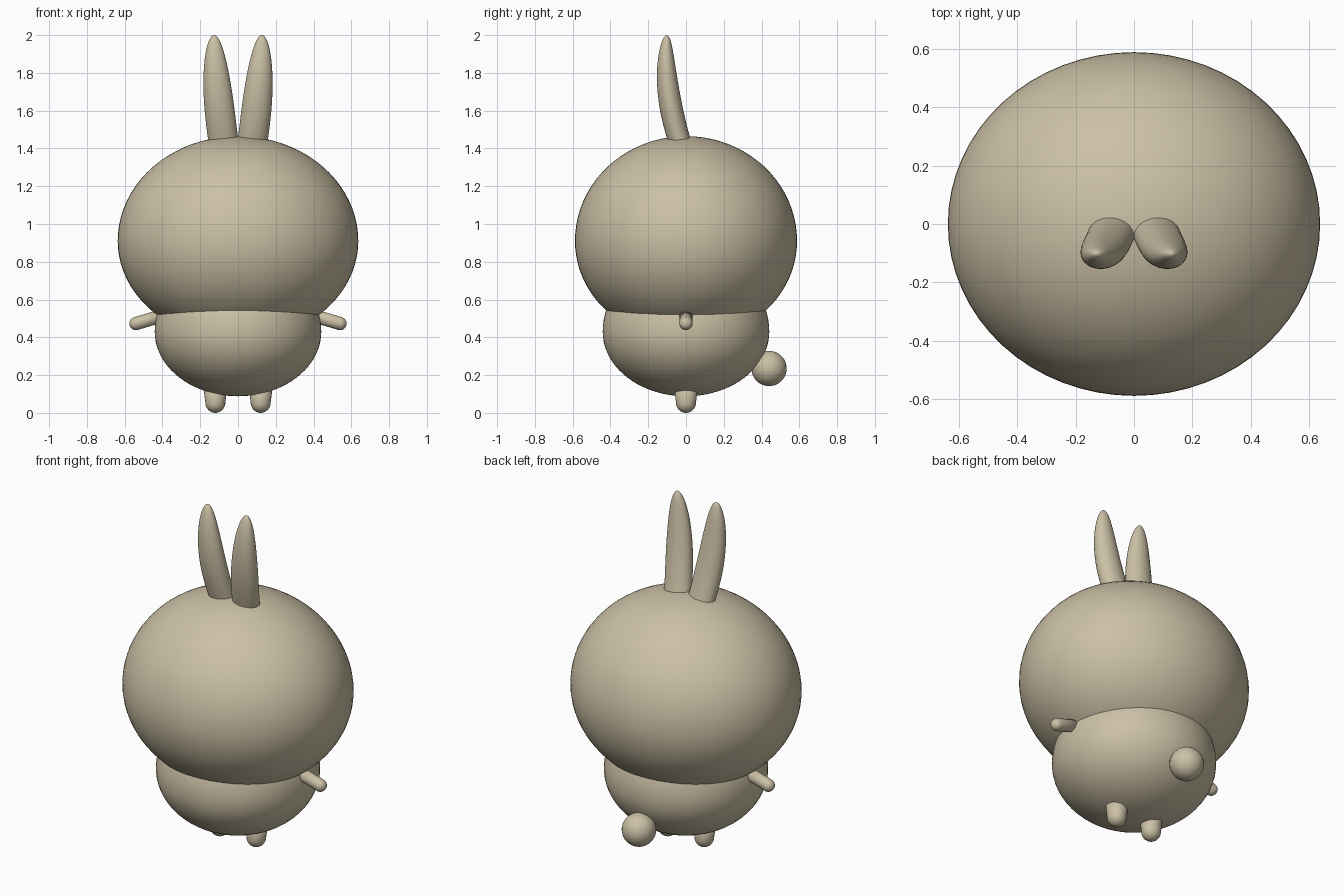
import bpy, bmesh
from math import sin, cos, pi, sqrt
from mathutils import Vector

cube = bpy.data.objects.get("Cube")
if cube:
    bpy.data.objects.remove(cube, do_unlink=True)

tan = bpy.data.materials.new("warm tan")
tan.use_nodes = True
color = (0.6, 0.53, 0.38, 1)
tan.diffuse_color = color
tan.node_tree.nodes["Principled BSDF"].inputs["Base Color"].default_value = color


def loft(name, sections, sides=48):
    """Skin a stack of elliptical sections (center, radius x, radius y), closed by end points."""
    bm = bmesh.new()
    rings = []
    for (x, y, z), rx, ry in sections:
        rings.append([bm.verts.new((x + rx * cos(2 * pi * i / sides),
                                    y + ry * sin(2 * pi * i / sides), z))
                      for i in range(sides)])
    for a, b in zip(rings, rings[1:]):
        for i in range(sides):
            j = (i + 1) % sides
            bm.faces.new((a[i], a[j], b[j], b[i]))
    bm.faces.new(rings[0])
    bm.faces.new(rings[-1])
    bmesh.ops.remove_doubles(bm, verts=bm.verts, dist=0.00001)
    bmesh.ops.recalc_face_normals(bm, faces=bm.faces)
    mesh = bpy.data.meshes.new(name)
    bm.to_mesh(mesh)
    bm.free()
    mesh.shade_smooth()
    mesh.materials.append(tan)
    obj = bpy.data.objects.new(name, mesh)
    bpy.context.collection.objects.link(obj)
    return obj


def egg(name, center, rx, ry, up, down, steps=40, sides=64):
    """Ellipsoid with different heights above and below its widest ring."""
    x, y, z = center
    sections = []
    for k in range(steps + 1):
        a = -pi / 2 + pi * k / steps
        h = sin(a) * (up if a > 0 else down)
        r = max(cos(a), 0)
        sections.append(((x, y, z + h), rx * r, ry * r))
    return loft(name, sections, sides)


# Large head, round body, tail
egg("head", (0, 0, 0.91), 0.637, 0.588, 0.555, 0.53)
egg("body", (0, 0, 0.43), 0.441, 0.441, 0.4, 0.342)
egg("tail", (0, 0.44, 0.235), 0.093, 0.093, 0.093, 0.093, 24, 32)

for side, label in ((1, "left"), (-1, "right")):
    # Ear: tapers to a rounded tip and leans forward and outward
    ear = []
    for k in range(37):
        z = 1.35 + 0.65 * sin(pi / 2 * k / 36)
        u = (z - 1.4) / 0.6
        t = max(0, (z - 1.55) / 0.45)
        r = sqrt(max(0, 1 - t * t))
        ear.append(((side * (0.072 + 0.085 * u - 0.03 * u * u),
                     -0.022 - 0.2 * u + 0.12 * u * u, z), 0.08 * r, 0.062 * r))
    loft(label + "_ear", ear, 32)

    # Arm: short capsule pointing out and slightly down
    start, end = Vector((side * 0.36, 0, 0.527)), Vector((side * 0.54, 0, 0.473))
    length, radius = (end - start).length, 0.035
    arm = [((0, 0, 0), radius, radius)]
    for k in range(13):
        a = pi / 2 * k / 12
        r = radius * max(cos(a), 0)
        arm.append(((0, 0, length + radius * sin(a)), r, r))
    obj = loft(label + "_arm", arm, 24)
    obj.location = start
    obj.rotation_mode = 'QUATERNION'
    obj.rotation_quaternion = (end - start).to_track_quat('Z', 'Y')

    # Leg: small stub with a rounded foot
    leg = []
    for k in range(13):
        a = pi / 2 * k / 12
        r = 0.053 * sin(a)
        leg.append(((side * 0.12, 0, 0.055 * (1 - cos(a))), r, r))
    leg.append(((side * 0.12, 0, 0.16), 0.066, 0.066))
    loft(label + "_leg", leg, 24)
